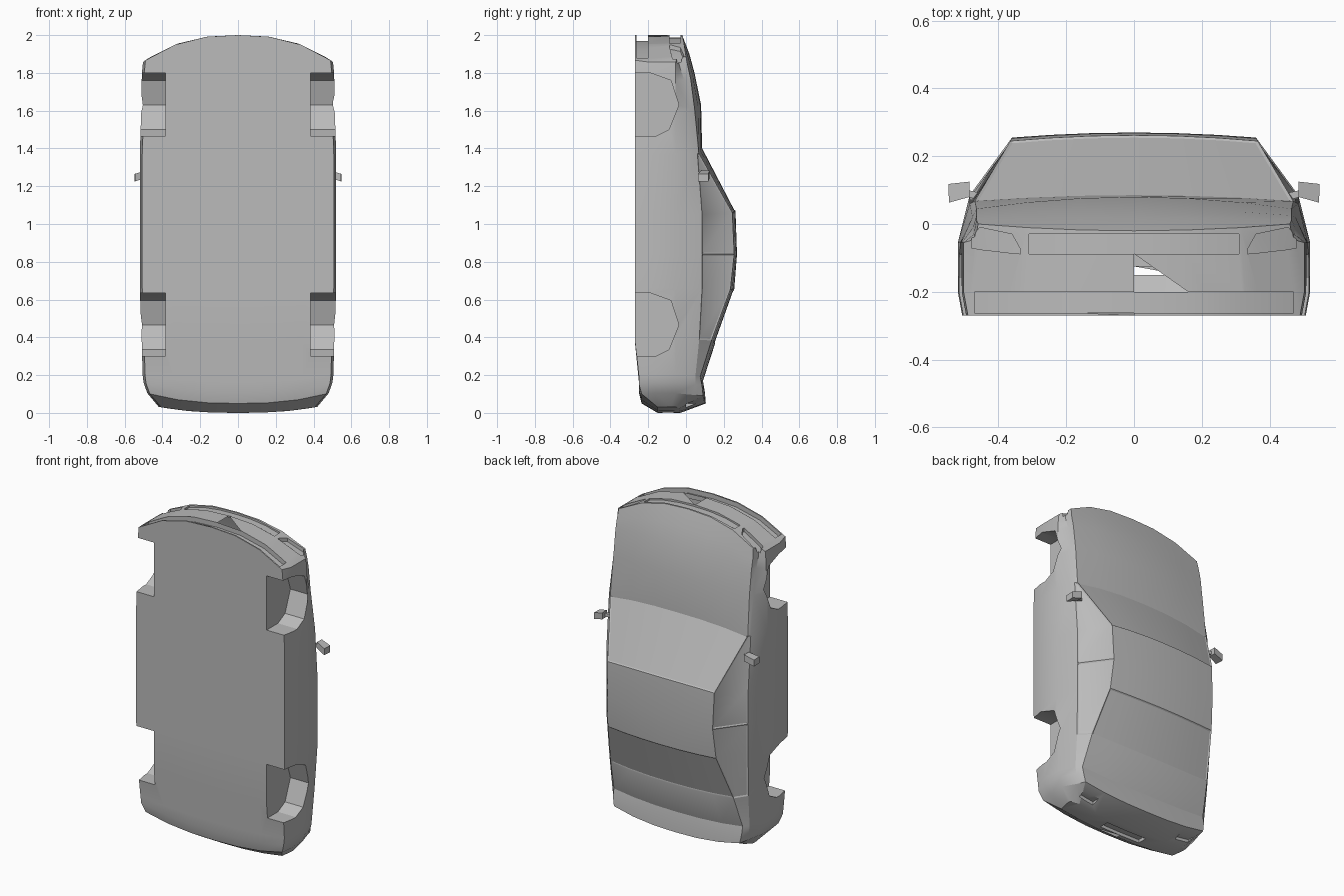
import bpy, bmesh
from mathutils import Vector

if "Cube" in bpy.data.objects:
    bpy.data.objects.remove(bpy.data.objects["Cube"])

GREY = (0.5, 0.5, 0.5, 1.0)
paint = bpy.data.materials.new("plain grey")
paint.use_nodes = True
paint.diffuse_color = GREY
paint.node_tree.nodes["Principled BSDF"].inputs["Base Color"].default_value = GREY


def make(name, bm):
    bmesh.ops.recalc_face_normals(bm, faces=bm.faces)
    me = bpy.data.meshes.new(name)
    bm.to_mesh(me)
    bm.free()
    me.materials.append(paint)
    ob = bpy.data.objects.new(name, me)
    bpy.context.collection.objects.link(ob)
    return ob


def bow(x):
    return (abs(x) / 0.5) ** 2.5


def nose(x):
    return 2.0 - 0.14 * bow(x)


def tail(x):
    return 0.05 * bow(x)


# Sections along the car:
# z, floor y, half width, belt y, top edge x, top edge y, centre top y, bow
SECTIONS = [
    (0, -0.15, 0.42, -0.04, 0.37, -0.035, -0.03, -0.05),
    (0.05, -0.235, 0.48, 0.04, 0.43, 0.09, 0.105, -0.06),
    (0.11, -0.25, 0.5, 0.05, 0.44, 0.085, 0.1, -0.05),
    (0.17, -0.25, 0.505, 0.05, 0.44, 0.075, 0.09, -0.03),
    (0.37, -0.27, 0.51, 0.07, 0.42, 0.135, 0.155, -0.02),
    (0.65, -0.27, 0.52, 0.085, 0.37, 0.235, 0.255, -0.01),
    (0.84, -0.27, 0.52, 0.085, 0.36, 0.255, 0.27, 0),
    (1.07, -0.27, 0.52, 0.085, 0.365, 0.245, 0.262, 0.02),
    (1.41, -0.27, 0.52, 0.06, 0.47, 0.068, 0.085, 0.04),
    (1.63, -0.27, 0.512, 0.02, 0.465, 0.045, 0.08, 0.02),
    (1.8, -0.27, 0.51, -0.01, 0.465, 0.025, 0.045, 0.04),
    (1.9, -0.27, 0.508, -0.03, 0.465, 0.012, 0.018, 0.09),
    (2, -0.27, 0.503, -0.045, 0.46, 0, -0.02, 0.14),
]
COLUMNS = (0, 0.34, 0.68, 1)
N = 20


def section(z, floor, width, belt, edge_x, edge_y, crown, curve):
    half = [((width - 0.013) * f, floor) for f in COLUMNS]
    half += [(width, floor + 0.07), (width, -0.055), (width - 0.035, belt)]
    half += [(edge_x * f, crown + (edge_y - crown) * f * f) for f in reversed(COLUMNS)]
    ring = half + [(-x, y) for x, y in half[9:0:-1]]
    return [(x, y, z - curve * bow(x)) for x, y in ring]


# Body shell
bm = bmesh.new()
rings = [[bm.verts.new(p) for p in section(*s)] for s in SECTIONS]
grid = {}
for k in range(len(rings) - 1):
    a, b = rings[k], rings[k + 1]
    for i in range(N):
        j = (i + 1) % N
        grid[k, i] = bm.faces.new((a[i], a[j], b[j], b[i]))
for ring in (rings[0], rings[-1]):
    for ids in ((0, 1, 9, 10), (1, 2, 8, 9), (2, 3, 7, 8), (3, 4, 5, 6, 7)):
        bm.faces.new([ring[i] for i in ids])
        bm.faces.new([ring[-i % N] for i in ids])
bmesh.ops.recalc_face_normals(bm, faces=bm.faces)

# Side windows, windscreen and rear window, set into the shell
top = range(7, 13)
panes = [[grid[k, i] for k in ks] for i in (6, 13) for ks in ((4, 5), (6, 7))]
panes += [[grid[k, i] for i in top] for k in (7, 4)]
for pane in panes:
    bmesh.ops.inset_region(bm, faces=pane, thickness=0.008, depth=-0.004,
                           use_even_offset=True)
body = make("body", bm)


def cut(cutter):
    mod = body.modifiers.new("cut", "BOOLEAN")
    mod.operation = "DIFFERENCE"
    mod.solver = "EXACT"
    mod.object = cutter
    cutter.hide_render = True
    bpy.context.view_layer.objects.active = body
    bpy.ops.object.modifier_apply(modifier=mod.name)
    bpy.data.objects.remove(cutter)


def prism(name, points, move):
    """Extrude an outline of 3D points along a vector."""
    bm = bmesh.new()
    face = bm.faces.new([bm.verts.new(p) for p in points])
    out = bmesh.ops.extrude_face_region(bm, geom=[face], use_keep_orig=True)
    bmesh.ops.translate(bm, vec=Vector(move),
                        verts=[v for v in out["geom"] if isinstance(v, bmesh.types.BMVert)])
    return make(name, bm)


def bowed_cutter(columns, inner, outer):
    """Block whose inner side follows the bowed end; columns are (x, low y, high y)."""
    bm = bmesh.new()
    loops = [[bm.verts.new(p) for p in ((x, lo, inner(x)), (x, hi, inner(x)),
                                        (x, hi, outer), (x, lo, outer))]
             for x, lo, hi in columns]
    for a, b in zip(loops, loops[1:]):
        for i in range(4):
            j = (i + 1) % 4
            bm.faces.new((a[i], a[j], b[j], b[i]))
    bm.faces.new(loops[0])
    bm.faces.new(loops[-1])
    return make("cutter", bm)


def strip(half_width, low, high):
    """Columns of a level strip across the car."""
    return [(half_width * f, low, high) for f in (-1, -0.68, -0.34, 0, 0.34, 0.68, 1)]


# Wheel wells
ARCH = [(-0.3, 0.17), (-0.19, 0.17), (-0.08, 0.13), (-0.038, 0),
        (-0.09, -0.13), (-0.16, -0.165), (-0.3, -0.165)]
for side in (1, -1):
    for axle in (0.465, 1.63):
        cut(prism("cutter", [(side * 0.385, y, axle + z) for y, z in ARCH],
                  (side * 0.3, 0, 0)))

# Lower intake, grille and headlights in the nose
cut(bowed_cutter(strip(0.47, -0.262, -0.2), lambda x: nose(x) - 0.03, 2.2))
cut(bowed_cutter(strip(0.31, -0.088, -0.03), lambda x: nose(x) - 0.012, 2.2))
LAMP = ((0.335, -0.088, -0.075), (0.36, -0.086, -0.03),
        (0.455, -0.075, -0.01), (0.48, -0.07, -0.04))
for side in (1, -1):
    cut(bowed_cutter([(side * x, low, high) for x, low, high in LAMP],
                     lambda x: nose(x) - 0.025, 2.2))

# Plate recess and tail lamps in the tail
cut(bowed_cutter(strip(0.14, -0.125, -0.065), lambda x: tail(x) + 0.02, -0.2))
for side in (1, -1):
    cut(bowed_cutter([(side * x, 0, 0.05) for x in (0.3, 0.35, 0.4)],
                     lambda x: tail(x) + 0.035, -0.2))

bpy.ops.object.select_all(action="DESELECT")
body.select_set(True)
bpy.context.view_layer.objects.active = body
bpy.ops.object.shade_smooth_by_angle(angle=0.45)

# Wing mirrors
HEAD = [(0.485, 0.08), (0.546, 0.063), (0.548, 0.118), (0.485, 0.125)]
STALK = [(0.455, 0.07), (0.49, 0.08), (0.49, 0.1), (0.455, 0.092)]
for side, word in ((1, "left"), (-1, "right")):
    prism(word + "_mirror", [(side * x, y, 1.225 + (0.548 - x) * 0.3) for x, y in HEAD],
          (0, 0, 0.04))
    prism(word + "_mirror_stalk", [(side * x, y, 1.25) for x, y in STALK], (0, 0, 0.02))
